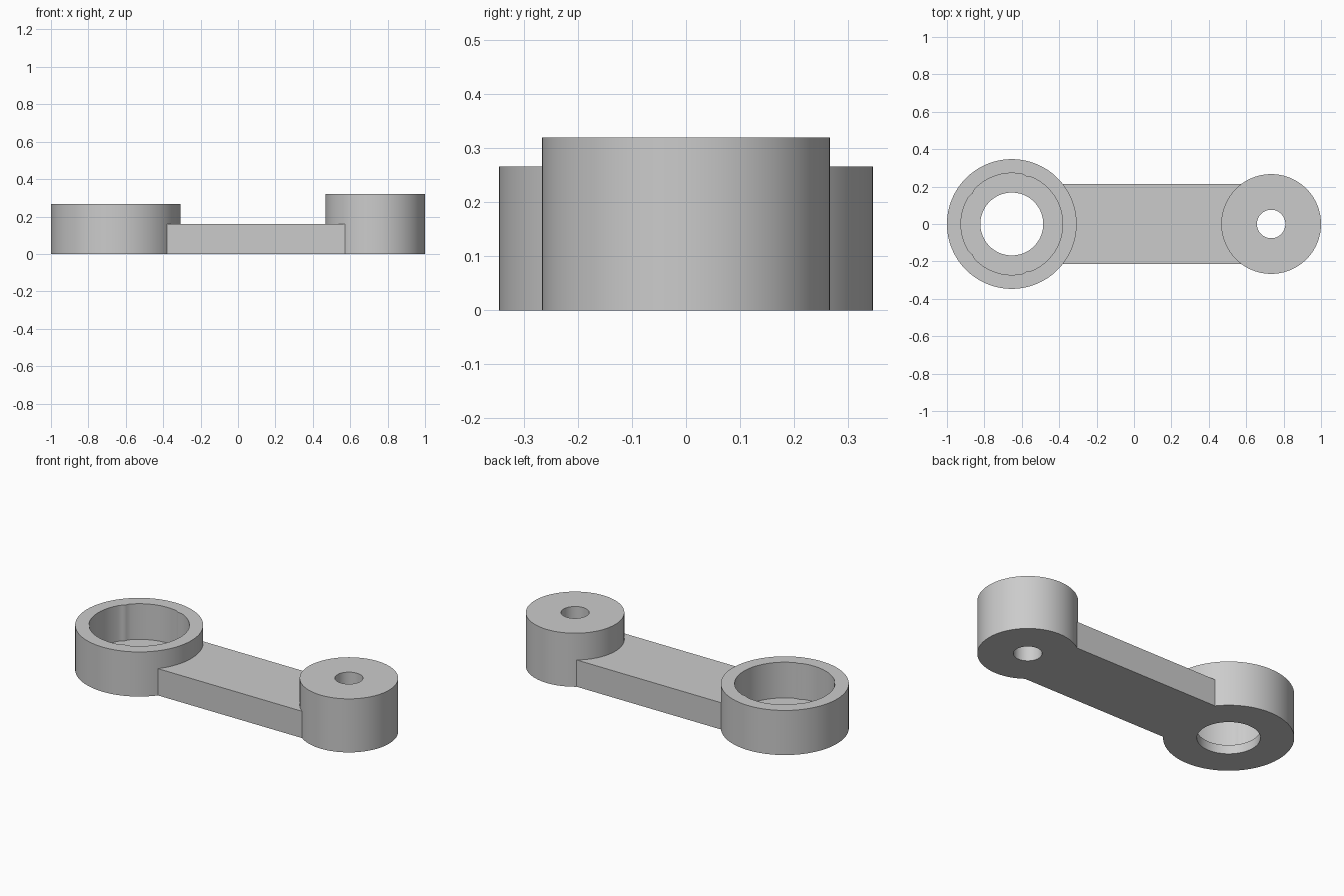
import bpy
import bmesh
import math

if "Cube" in bpy.data.objects:
    bpy.data.objects.remove(bpy.data.objects["Cube"], do_unlink=True)

SEG = 144
U = 2 / 75                       # design unit
RING_X, RING_R, RING_H = -49 / 2 * U, 13 * U, 10 * U
BOSS_X, BOSS_R, BOSS_H = 55 / 2 * U, 10 * U, 12 * U
ARM_W, ARM_H, FLOOR = 8 * U, 6 * U, 2 * U
POCKET_R = 0.272

grey = bpy.data.materials.new("light grey")
grey.use_nodes = True
grey.diffuse_color = (0.6, 0.6, 0.6, 1)
grey.node_tree.nodes["Principled BSDF"].inputs["Base Color"].default_value = (0.6, 0.6, 0.6, 1)


def finish(name, bm):
    bmesh.ops.recalc_face_normals(bm, faces=bm.faces)
    mesh = bpy.data.meshes.new(name)
    bm.to_mesh(mesh)
    bm.free()
    mesh.materials.append(grey)
    obj = bpy.data.objects.new(name, mesh)
    bpy.context.collection.objects.link(obj)
    bpy.ops.object.select_all(action="DESELECT")
    obj.select_set(True)
    bpy.context.view_layer.objects.active = obj
    bpy.ops.object.shade_smooth_by_angle(angle=math.radians(30))
    return obj


def turned(name, cx, profile):
    """Revolve a closed profile; each radius is a function of the angle."""
    bm = bmesh.new()
    loops = []
    for radius, z in profile:
        loop = []
        for i in range(SEG):
            a = math.tau * i / SEG
            r = radius(a)
            loop.append(bm.verts.new((cx + r * math.cos(a), r * math.sin(a), z)))
        loops.append(loop)
    for k, low in enumerate(loops):
        high = loops[(k + 1) % len(loops)]
        for i in range(SEG):
            j = (i + 1) % SEG
            bm.faces.new((low[i], low[j], high[j], high[i]))
    return finish(name, bm)


def circle(r):
    return lambda a: r


def pocket(a):
    """Pocket wall with four shallow grip ribs."""
    deg = abs((math.degrees(a) + 180) % 360 - 180)
    rib = max(max(0, 1 - abs(deg - d) / 5) for d in (72, 142))
    return POCKET_R - 0.007 * rib


# Bearing ring with a stepped pocket
outer, hole = circle(RING_R), circle(0.168)
turned("bearing_ring", RING_X, [(outer, 0), (outer, RING_H), (pocket, RING_H),
                                (pocket, FLOOR), (hole, FLOOR), (hole, 0)])

# Tall boss with a through hole
outer, hole = circle(BOSS_R), circle(0.076)
turned("pivot_boss", BOSS_X, [(outer, 0), (outer, BOSS_H), (hole, BOSS_H), (hole, 0)])

# Arm whose ends follow the two round parts
outline = []
STEPS = 24
for cx, r, side in ((RING_X, RING_R, 1), (BOSS_X, BOSS_R, -1)):
    half = math.asin(ARM_W / r)
    for i in range(STEPS + 1):
        a = side * half * (1 - 2 * i / STEPS)
        outline.append((cx + side * r * math.cos(a), side * r * math.sin(a) * side))
bm = bmesh.new()
count = STEPS + 1
ring_end, boss_end = outline[:count], outline[count:]
rows = []
for (x0, y0), (x1, y1) in zip(ring_end, reversed(boss_end)):
    rows.append([bm.verts.new(p) for p in ((x0, y0, 0), (x1, y1, 0),
                                           (x1, y1, ARM_H), (x0, y0, ARM_H))])
for a, b in zip(rows, rows[1:]):
    for k in range(4):
        m = (k + 1) % 4
        bm.faces.new((a[k], a[m], b[m], b[k]))
bm.faces.new(rows[0])
bm.faces.new(rows[-1])
finish("connecting_arm", bm)
